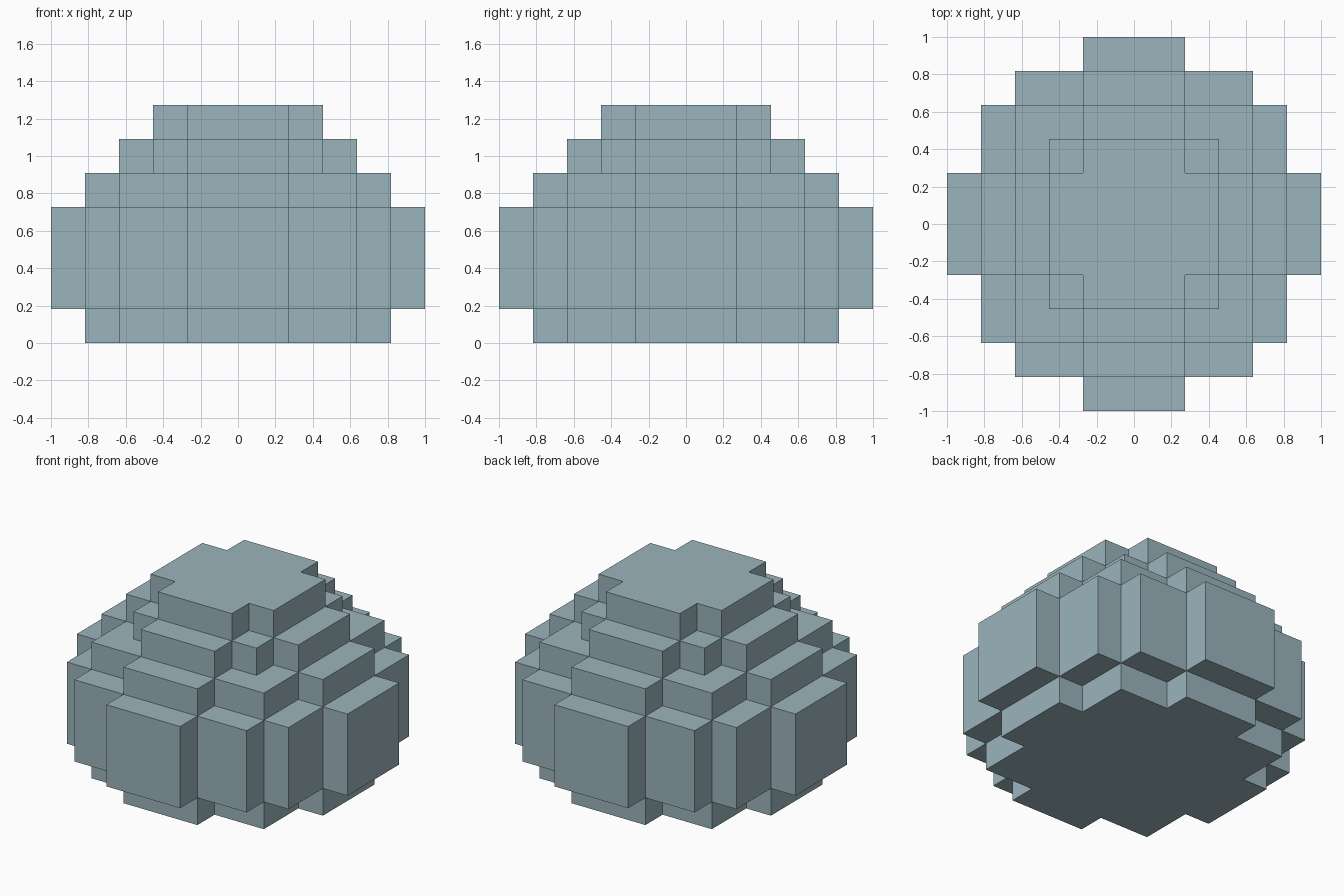
import bpy
import bmesh

cube = bpy.data.objects.get("Cube")
if cube:
    bpy.data.objects.remove(cube, do_unlink=True)

UNIT = 2 / 11  # one block

# Grid lines in blocks; the middle column is three blocks wide
half = [1.5, 2.5, 3.5, 4.5, 5.5]
lines = [-h for h in reversed(half)] + half
levels = [0, 1, 4, 5, 6, 7]

# Each tier is a union of rectangles (half x, half y), mirrored across the diagonal
base = [(4.5, 1.5), (3.5, 3.5)]
tiers = [
    base,                          # foot
    [(5.5, 1.5), (4.5, 3.5)],      # wide belly
    base,                          # shoulder
    [(3.5, 1.5), (2.5, 2.5)],      # upper step
    [(2.5, 1.5)],                  # cap
]


def filled(cell):
    i, j, k = cell
    if not (0 <= k < len(tiers) and 0 <= i < len(lines) - 1 and 0 <= j < len(lines) - 1):
        return False
    x = abs(lines[i] + lines[i + 1]) / 2
    y = abs(lines[j] + lines[j + 1]) / 2
    return any((x < a and y < b) or (x < b and y < a) for a, b in tiers[k])


# Outer skin: one quad wherever a filled cell meets an empty one
bm = bmesh.new()
verts = {}


def vert(key):
    if key not in verts:
        i, j, k = key
        verts[key] = bm.verts.new((lines[i] * UNIT, lines[j] * UNIT, levels[k] * UNIT))
    return verts[key]


n = len(lines) - 1
cells = [(i, j, k) for i in range(n) for j in range(n) for k in range(len(tiers))]
for cell in filter(filled, cells):
    for axis in range(3):
        u, v = (axis + 1) % 3, (axis + 2) % 3
        for side in (0, 1):
            neighbour = list(cell)
            neighbour[axis] += 2 * side - 1
            if filled(neighbour):
                continue
            loop = []
            for du, dv in ((0, 0), (1, 0), (1, 1), (0, 1)):
                corner = list(cell)
                corner[axis] += side
                corner[u] += du
                corner[v] += dv
                loop.append(vert(tuple(corner)))
            bm.faces.new(loop if side else loop[::-1])

mesh = bpy.data.meshes.new("stepped_dome")
bm.to_mesh(mesh)
bm.free()

# Single grey-blue colour
color = (0.328, 0.456, 0.503, 1)
mat = bpy.data.materials.new("grey_blue")
mat.use_nodes = True
mat.diffuse_color = color
for node in mat.node_tree.nodes:
    if node.type == "BSDF_PRINCIPLED":
        node.inputs["Base Color"].default_value = color
        node.inputs["Roughness"].default_value = 0.8
mesh.materials.append(mat)

dome = bpy.data.objects.new("stepped_dome", mesh)
bpy.context.collection.objects.link(dome)
